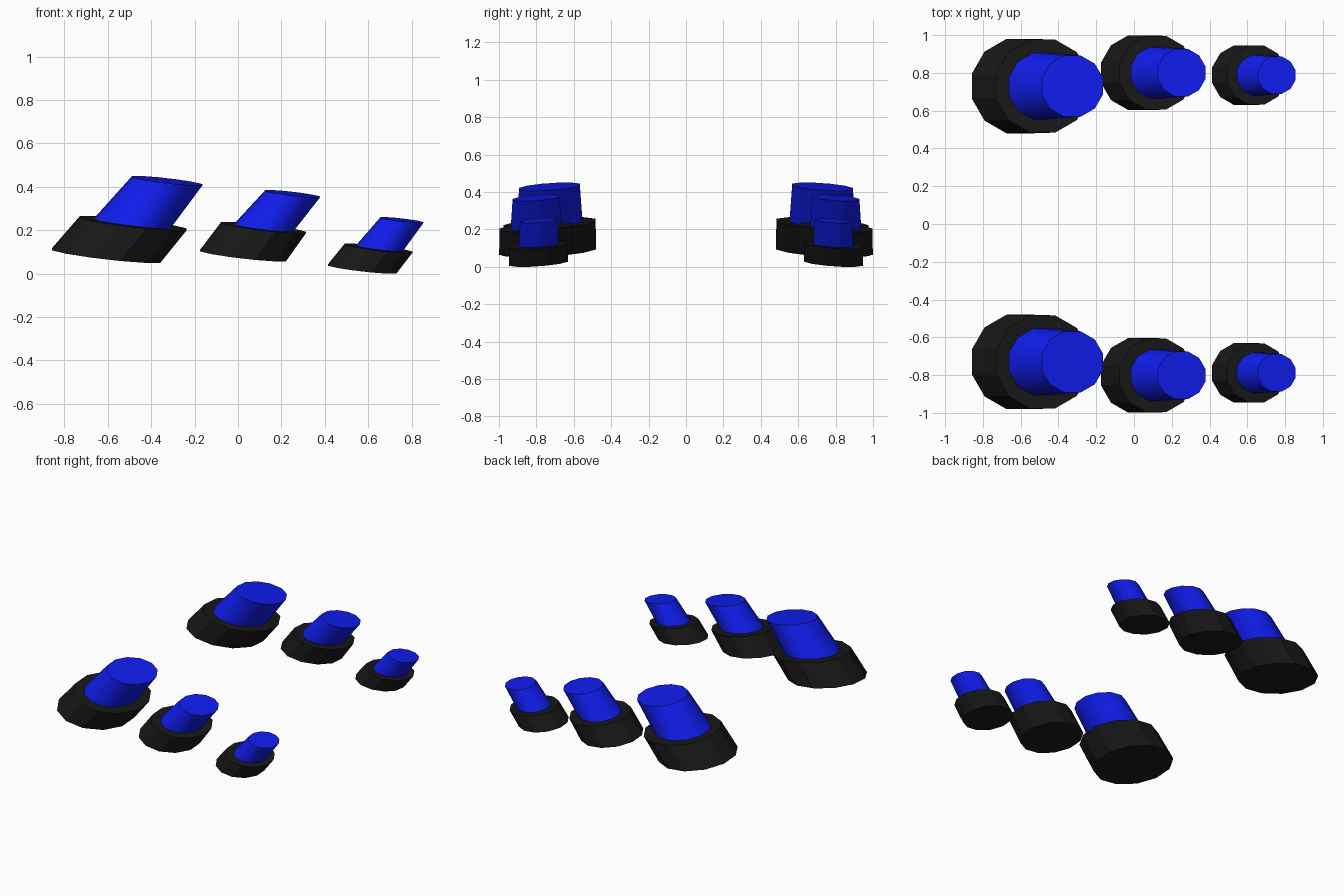
import bpy, bmesh
from math import cos, sin, pi, radians

if "Cube" in bpy.data.objects:
    bpy.data.objects.remove(bpy.data.objects["Cube"])

SIDES = 12
SLOPE_X, SLOPE_Y = -0.115, -0.07   # tilt of every cap plane; outer side lower


def material(name, rgb):
    m = bpy.data.materials.new(name)
    m.diffuse_color = (*rgb, 1)
    m.use_nodes = True
    m.node_tree.nodes["Principled BSDF"].inputs["Base Color"].default_value = m.diffuse_color
    return m


BLACK = material("black_rubber", (0.009, 0.009, 0.009))
BLUE = material("blue_paint", (0.005, 0.012, 0.85))


def slanted_post(name, side, y, lower, upper, mat, smooth):
    """Sheared prism between two tilted rings, each given as (x, z, radius)."""
    bm = bmesh.new()
    rings = []
    for x, z, r in (lower, upper):
        r /= cos(pi / SIDES)
        ring = []
        for i in range(SIDES):
            a = 2 * pi * (i + 0.5) / SIDES
            dx, dy = r * cos(a), r * sin(a)
            ring.append(bm.verts.new((x + dx, side * (y + dy),
                                      z + SLOPE_X * dx + SLOPE_Y * dy)))
        rings.append(ring)
    a, b = rings
    bm.faces.new(a)
    bm.faces.new(b)
    for i in range(SIDES):
        j = (i + 1) % SIDES
        bm.faces.new((a[i], a[j], b[j], b[i]))
    bmesh.ops.recalc_face_normals(bm, faces=bm.faces)
    mesh = bpy.data.meshes.new(name)
    bm.to_mesh(mesh)
    bm.free()
    mesh.materials.append(mat)
    obj = bpy.data.objects.new(name, mesh)
    bpy.context.collection.objects.link(obj)
    if smooth:
        bpy.ops.object.select_all(action='DESELECT')
        obj.select_set(True)
        bpy.context.view_layer.objects.active = obj
        bpy.ops.object.shade_smooth_by_angle(angle=radians(40))


# size, y centre, collar bottom, collar top, stud base, stud top
STUDS = [
    ("large", 0.73, (-0.608, 0.083, 0.250), (-0.483, 0.232, 0.246),
     (-0.487, 0.232, 0.176), (-0.326, 0.428, 0.162)),
    ("medium", 0.801, (0.023, 0.083, 0.198), (0.118, 0.212, 0.195),
     (0.119, 0.212, 0.136), (0.252, 0.368, 0.126)),
    ("small", 0.788, (0.572, 0.021, 0.158), (0.648, 0.117, 0.156),
     (0.652, 0.117, 0.107), (0.756, 0.247, 0.099)),
]

for label, side in (("left", 1), ("right", -1)):
    for size, y, c0, c1, s0, s1 in STUDS:
        slanted_post(f"{size}_collar_{label}", side, y, c0, c1, BLACK, False)
        slanted_post(f"{size}_stud_{label}", side, y, s0, s1, BLUE, True)
